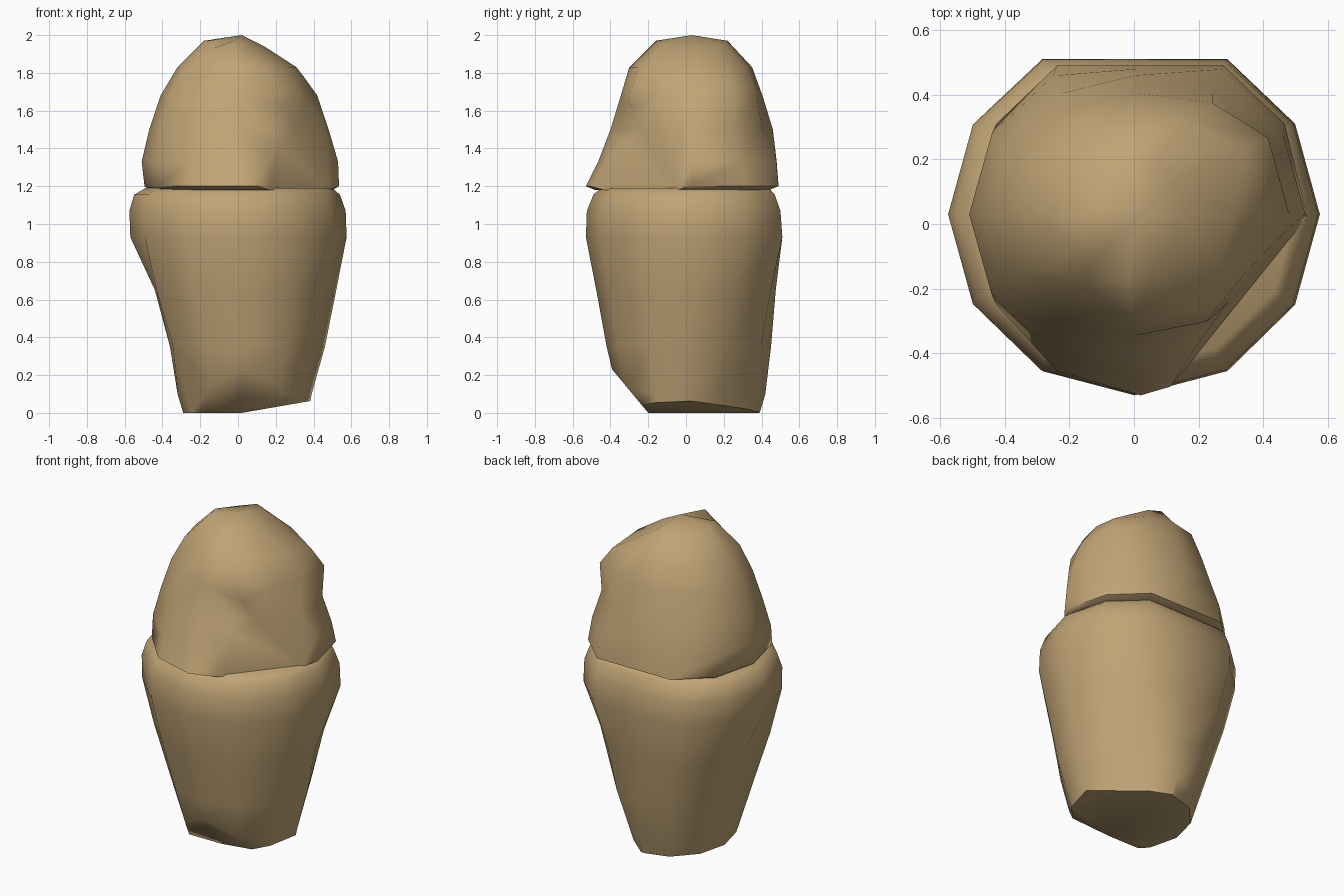
import bpy, bmesh, math
from mathutils import Vector

if "Cube" in bpy.data.objects:
    bpy.data.objects.remove(bpy.data.objects["Cube"])

SIDES = 12
mat = bpy.data.materials.new("tan")
mat.diffuse_color = (0.53, 0.37, 0.18, 1)
mat.use_nodes = True
mat.node_tree.nodes["Principled BSDF"].inputs["Base Color"].default_value = mat.diffuse_color


def loft(name, rings, apex=None, dents=(), cuts=(), angle=65):
    """Closed 12-sided loft; rings are (z, xmin, xmax, front, flattened back)."""
    bm = bmesh.new()
    loops = []
    for z, x0, x1, y0, back in rings:
        cx, rx = (x0 + x1) / 2, (x1 - x0) / 2
        cy = 0.03
        ry = cy - y0
        loops.append([bm.verts.new((cx + rx * math.cos(math.tau * i / SIDES),
                                    min(back, cy + ry * math.sin(math.tau * i / SIDES)), z))
                      for i in range(SIDES)])
    for a, b in zip(loops, loops[1:]):
        for i in range(SIDES):
            j = (i + 1) % SIDES
            bm.faces.new((a[i], a[j], b[j], b[i]))
    bm.faces.new(loops[0][::-1])
    if apex:
        tip = bm.verts.new(apex)
        for i in range(SIDES):
            bm.faces.new((loops[-1][i], loops[-1][(i + 1) % SIDES], tip))
    else:
        bm.faces.new(loops[-1])
    # hand-shaped chips: (ring, side, offset)
    for r, s, off in dents:
        loops[r][s].co += Vector(off)
    # flat slices, each closed with a face
    for co, no in cuts:
        geom = bm.verts[:] + bm.edges[:] + bm.faces[:]
        res = bmesh.ops.bisect_plane(bm, geom=geom, plane_co=co, plane_no=no, clear_outer=True)
        edges = [e for e in res["geom_cut"] if isinstance(e, bmesh.types.BMEdge)]
        bmesh.ops.contextual_create(bm, geom=edges)
    bmesh.ops.triangulate(bm, faces=[f for f in bm.faces if len(f.verts) > 4])
    bmesh.ops.recalc_face_normals(bm, faces=bm.faces[:])
    me = bpy.data.meshes.new(name)
    bm.to_mesh(me)
    bm.free()
    me.materials.append(mat)
    ob = bpy.data.objects.new(name, me)
    bpy.context.collection.objects.link(ob)
    bpy.ops.object.select_all(action='DESELECT')
    ob.select_set(True)
    bpy.context.view_layer.objects.active = ob
    bpy.ops.object.shade_smooth_by_angle(angle=math.radians(angle))
    return ob


# tapered lower body: hollow on the left, slimmer back right corner, chipped bottom
body_dents = [(2, 6, (0.04, 0, 0)), (3, 6, (0.06, 0, 0))]
for ring, d in ((0, 0.06), (1, 0.055), (2, 0.04), (3, 0.03)):
    body_dents += [(ring, 1, (-d, -d, 0)), (ring, 2, (-d, -d * 0.6, 0))]
loft("lower_body", [
    (0.00, -0.29, 0.37, -0.33, 0.40),
    (0.10, -0.32, 0.39, -0.36, 0.42),
    (0.35, -0.40, 0.46, -0.42, 0.45),
    (0.65, -0.50, 0.52, -0.475, 0.475),
    (0.93, -0.57, 0.575, -0.53, 0.51),
    (1.07, -0.575, 0.57, -0.525, 0.50),
    (1.155, -0.55, 0.54, -0.49, 0.47),
    (1.19, -0.49, 0.50, -0.45, 0.44)],
    dents=body_dents,
    cuts=[((0, -0.20, 0), (0, -0.77, -0.64)),
          ((0.02, 0, 0), (0.17, 0, -0.98))])

# domed upper cap: peak sloping to the back right, flat chip on the front right
slope = [(6, side, (0, 0, -drop)) for side, drop in
         ((0, 0.03), (1, 0.04), (2, 0.01), (4, 0.02), (5, 0.02), (10, 0.03), (11, 0.04))]
loft("upper_cap", [
    (1.18, -0.47, 0.50, -0.48, 0.44),
    (1.20, -0.495, 0.535, -0.53, 0.49),
    (1.33, -0.51, 0.53, -0.465, 0.52),
    (1.50, -0.47, 0.48, -0.40, 0.47),
    (1.68, -0.41, 0.42, -0.345, 0.44),
    (1.83, -0.32, 0.31, -0.30, 0.35),
    (1.97, -0.18, 0.14, -0.16, 0.22)],
    apex=(0.02, 0.03, 2.0),
    dents=slope + [
        (2, 3, (0, -0.04, 0)), (2, 2, (0, 0.02, 0)),
        (4, 1, (0.05, 0.05, 0)), (5, 1, (0.08, 0.04, -0.05)), (4, 2, (0.03, 0.02, 0)),
        (4, 11, (-0.02, 0.0, 0)), (4, 10, (0.05, 0.0, 0)), (3, 10, (-0.06, 0.05, 0)),
        (5, 8, (0.02, 0.06, 0.02)), (6, 8, (-0.03, 0.02, -0.04))],
    cuts=[((0.37, -0.17, 1.3), (0.77, -0.62, 0.08))])
